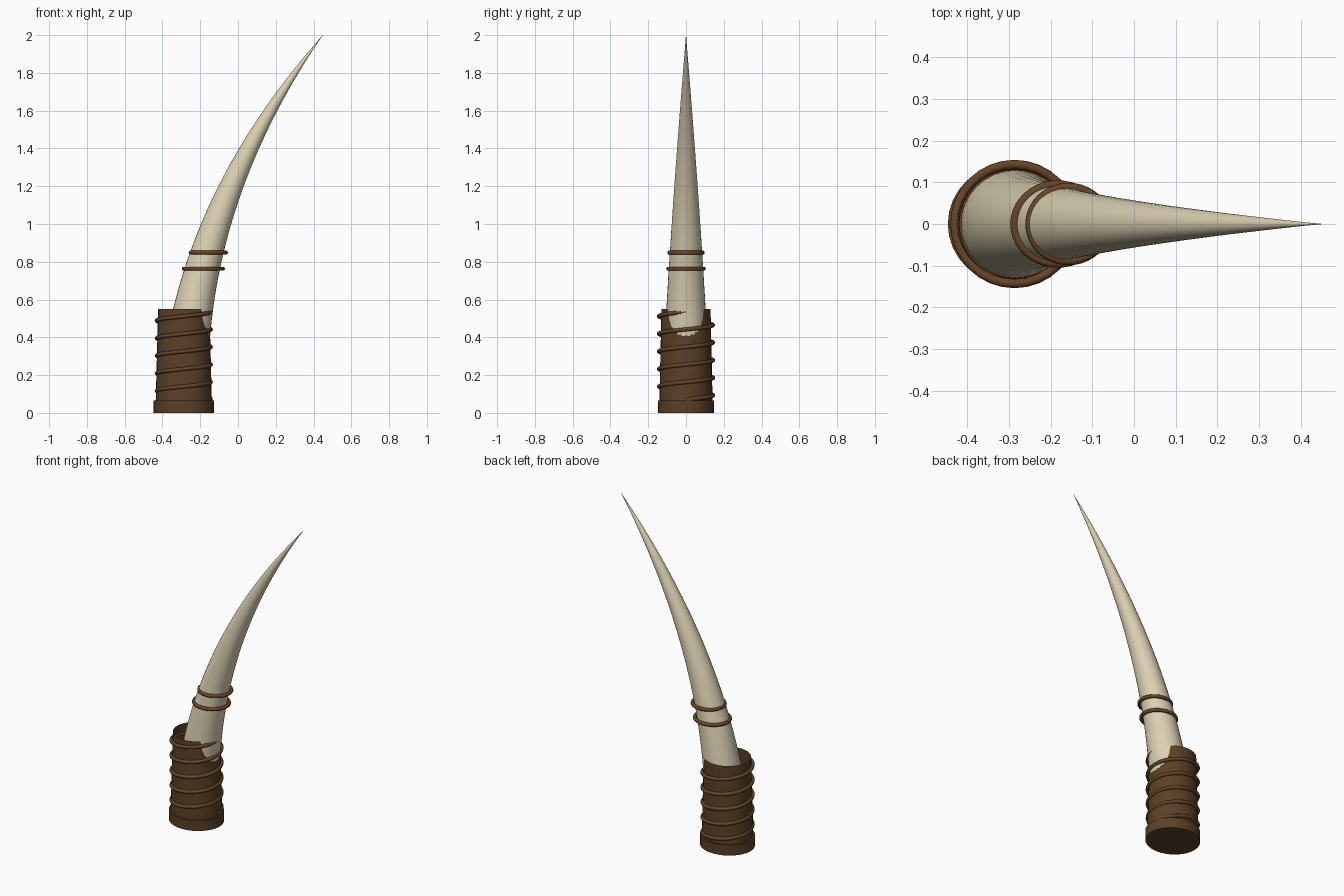
import bpy, bmesh, math
from mathutils import Vector

cube = bpy.data.objects.get("Cube")
if cube:
    bpy.data.objects.remove(cube, do_unlink=True)

BASE_X = -0.287


def material(name, rgb):
    m = bpy.data.materials.new(name)
    m.use_nodes = True
    m.diffuse_color = (*rgb, 1)
    bsdf = next(n for n in m.node_tree.nodes if n.type == 'BSDF_PRINCIPLED')
    bsdf.inputs["Base Color"].default_value = (*rgb, 1)
    return m


ivory = material("ivory", (0.72, 0.64, 0.45))
leather = material("dark leather", (0.105, 0.052, 0.020))
cord = material("brown cord", (0.130, 0.058, 0.022))


def loft(name, rings, mat, cap_start=False, cap_end=False, closed=False):
    """Skin a list of equal rings of points into one smooth mesh."""
    bm = bmesh.new()
    loops = [[bm.verts.new(p) for p in ring] for ring in rings]
    pairs = list(zip(loops, loops[1:]))
    if closed:
        pairs.append((loops[-1], loops[0]))
    n = len(loops[0])
    for a, b in pairs:
        for i in range(n):
            j = (i + 1) % n
            bm.faces.new((a[i], a[j], b[j], b[i]))
    if cap_start:
        bm.faces.new(loops[0][::-1])
    if cap_end:
        bm.faces.new(loops[-1])
    bmesh.ops.recalc_face_normals(bm, faces=bm.faces)
    mesh = bpy.data.meshes.new(name)
    bm.to_mesh(mesh)
    bm.free()
    mesh.materials.append(mat)
    obj = bpy.data.objects.new(name, mesh)
    bpy.context.collection.objects.link(obj)
    bpy.ops.object.select_all(action='DESELECT')
    obj.select_set(True)
    bpy.context.view_layer.objects.active = obj
    bpy.ops.object.shade_smooth_by_angle(angle=math.radians(50))
    return obj


def ring(center, u, v, ru, rv, n):
    return [center + u * ru * math.cos(a) + v * rv * math.sin(a)
            for a in (math.tau * i / n for i in range(n))]


X, Y, Z = Vector((1, 0, 0)), Vector((0, 1, 0)), Vector((0, 0, 1))

# Horn: tapering round section swept along a quadratic curve
start, bend, tip = (Vector((BASE_X, 0, 0.005)), Vector((BASE_X, 0, 1.06)),
                    Vector((0.449, 0, 2.0)))
sections = []
for k in range(41):
    t = k / 40
    p = start * (1 - t) ** 2 + bend * 2 * t * (1 - t) + tip * t * t
    d = ((bend - start) * (1 - t) + (tip - bend) * t).normalized()
    r = max(0.13 * (1 - t ** 1.2), 0.0006)
    sections.append(ring(p, Y.cross(d), Y, r, r, 32))
loft("horn", sections, ivory, True, True)


# Grip: open sleeve and a solid collar around its foot
def tube(name, stations, mat, **caps):
    rings = [ring(Vector((BASE_X, 0, z)), X, Y, rx, ry, 32) for z, rx, ry in stations]
    return loft(name, rings, mat, **caps)


tube("grip_sleeve", [(0.01, 0.150, 0.142), (0.55, 0.136, 0.130)], leather)
tube("grip_collar", [(0, 0.160, 0.148), (0.065, 0.160, 0.149), (0.066, 0.140, 0.135)],
     leather, cap_start=True, cap_end=True)

# Cord wound round the grip
TURNS, STEPS = 5, 32
coil = []
for k in range(TURNS * STEPS + 1):
    a = math.tau * k / STEPS
    out = X * math.cos(a) + Y * math.sin(a)
    z = 0.07 + 0.465 * k / (TURNS * STEPS)
    coil.append(ring(Vector((BASE_X, 0, z)) + out * 0.143, out, Z, 0.011, 0.011, 10))
loft("grip_cord", coil, cord, True, True)

# Two bands round the horn
for name, x, z, rx, ry in (("lower_band", -0.183, 0.763, 0.103, 0.094),
                           ("upper_band", -0.157, 0.848, 0.093, 0.088)):
    band = []
    for k in range(40):
        a = math.tau * k / 40
        out = X * math.cos(a) + Y * math.sin(a)
        center = Vector((x + rx * math.cos(a), ry * math.sin(a), z))
        band.append(ring(center, out, Z, 0.011, 0.011, 10))
    loft(name, band, cord, closed=True)
